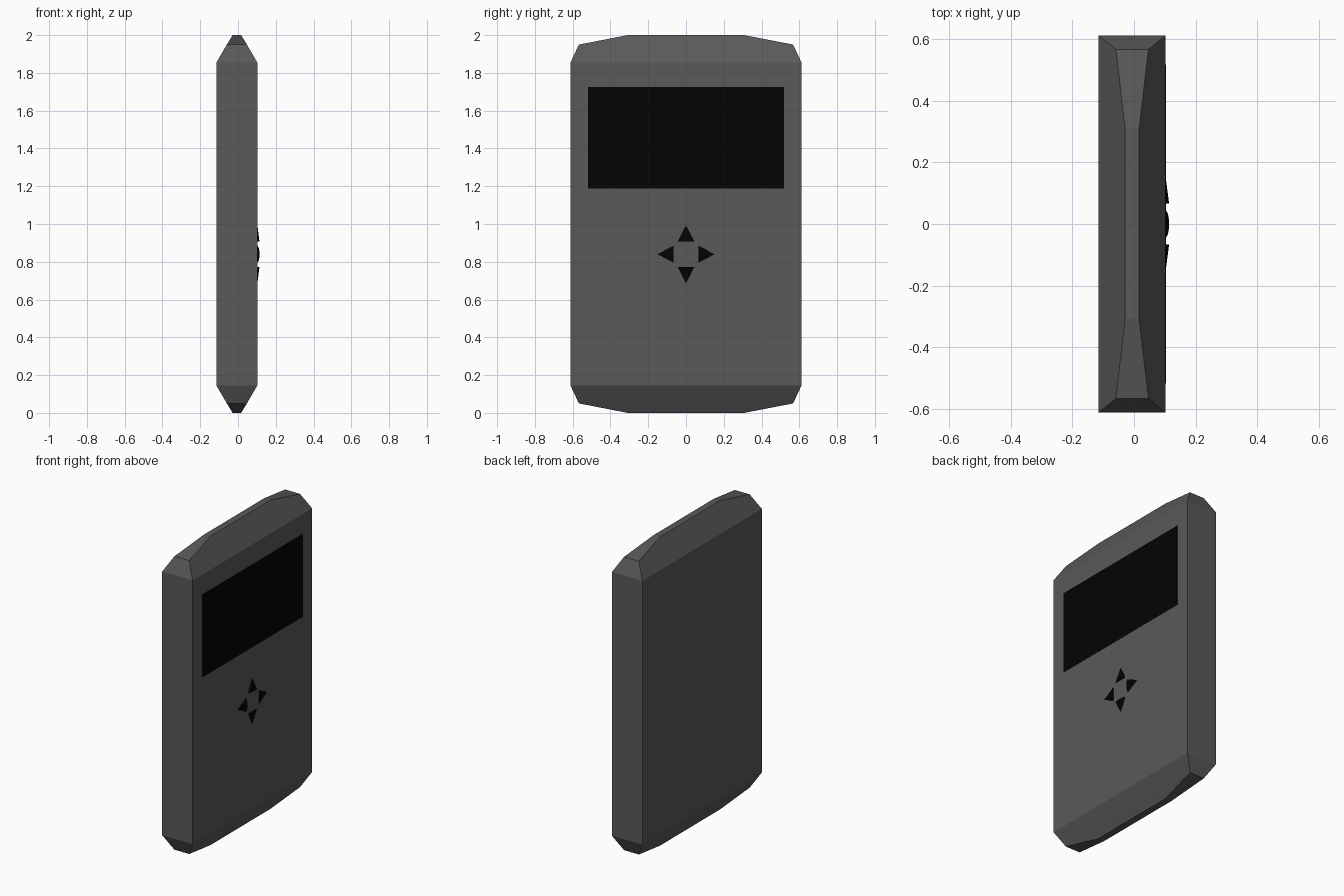
import bpy, bmesh
from math import pi
from mathutils import Matrix

if "Cube" in bpy.data.objects:
    bpy.data.objects.remove(bpy.data.objects["Cube"])

CX = -0.006           # middle of the casing thickness
FACE_X = 0.103        # screen side of the casing
PAD_Z = 0.84          # centre of the arrow pad


def make_material(name, value):
    mat = bpy.data.materials.new(name)
    mat.diffuse_color = (value, value, value, 1)
    mat.use_nodes = True
    mat.node_tree.nodes["Principled BSDF"].inputs["Base Color"].default_value = mat.diffuse_color
    return mat


dark_grey = make_material("dark_grey", 0.1)
black = make_material("black", 0.001)


def add_object(name, bm, material):
    bmesh.ops.recalc_face_normals(bm, faces=bm.faces)
    mesh = bpy.data.meshes.new(name)
    bm.to_mesh(mesh)
    bm.free()
    mesh.materials.append(material)
    obj = bpy.data.objects.new(name, mesh)
    bpy.context.collection.objects.link(obj)
    return obj


# Casing: stacked rectangles (half thickness, half width, height), mirrored top to bottom
lower = [(0.0225, 0.308, 0.0), (0.053, 0.567, 0.05), (0.109, 0.612, 0.146)]
levels = lower + [(hx, hy, 2 - z) for hx, hy, z in reversed(lower)]
bm = bmesh.new()
rings = [[bm.verts.new((CX + sx * hx, sy * hy, z))
          for sx, sy in ((-1, -1), (1, -1), (1, 1), (-1, 1))]
         for hx, hy, z in levels]
for a, b in zip(rings, rings[1:]):
    for i in range(4):
        j = (i + 1) % 4
        bm.faces.new((a[i], a[j], b[j], b[i]))
bm.faces.new(rings[0])
bm.faces.new(rings[-1])
add_object("casing", bm, dark_grey)

# Screen: thin black panel, almost flush with the face
bm = bmesh.new()
bmesh.ops.create_cube(bm, size=1, matrix=Matrix.Translation((FACE_X, 0, 1.457))
                      @ Matrix.Diagonal((0.0016, 1.036, 0.537, 1)))
add_object("screen", bm, black)

# Arrow buttons: flattened cones half sunk in the face, points outward
for i, name in enumerate(("up", "left", "down", "right")):
    bm = bmesh.new()
    bmesh.ops.create_cone(bm, cap_ends=True, segments=32, radius1=0.043, radius2=0,
                          depth=0.085,
                          matrix=Matrix.Translation((FACE_X, 0, PAD_Z))
                          @ Matrix.Rotation(i * pi / 2, 4, 'X')
                          @ Matrix.Translation((0, 0, 0.109))
                          @ Matrix.Diagonal((0.25, 1, 1, 1)))
    add_object(name + "_button", bm, black)
